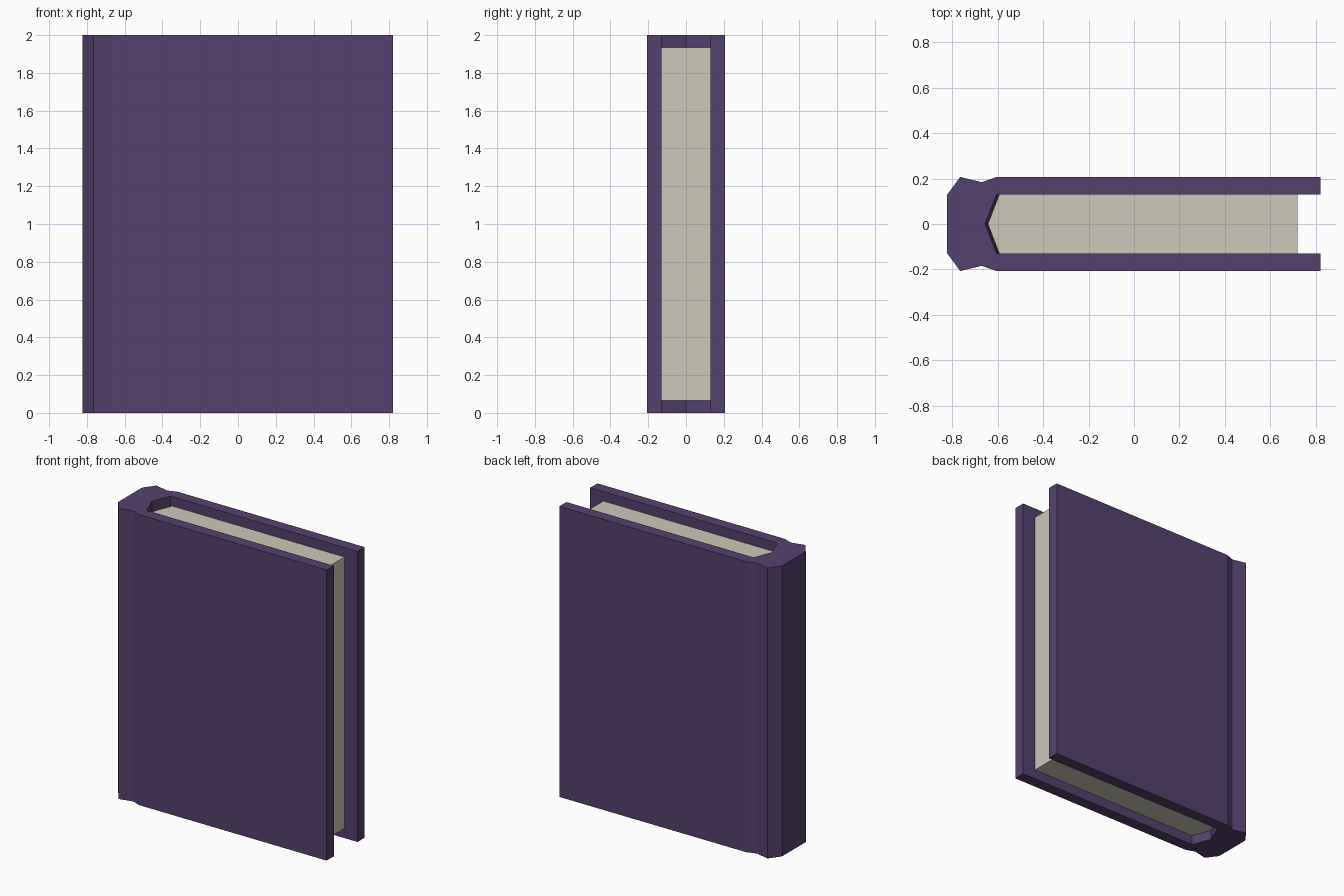
import bpy, bmesh

if "Cube" in bpy.data.objects:
    bpy.data.objects.remove(bpy.data.objects["Cube"])


def material(name, rgb):
    m = bpy.data.materials.new(name)
    m.diffuse_color = (*rgb, 1)
    m.use_nodes = True
    m.node_tree.nodes["Principled BSDF"].inputs["Base Color"].default_value = m.diffuse_color
    return m


def mirrored(half):
    # half profile on +y, mirrored across y = 0 into a full open outline
    return half + [(x, -y) for x, y in reversed(half) if y]


def prism(name, bottom, top, z0, z1, mat):
    bm = bmesh.new()
    lo = [bm.verts.new((x, y, z0)) for x, y in bottom]
    hi = [bm.verts.new((x, y, z1)) for x, y in top]
    bm.faces.new(lo)
    bm.faces.new(hi)
    n = len(lo)
    for i in range(n):
        j = (i + 1) % n
        bm.faces.new((lo[i], lo[j], hi[j], hi[i]))
    bmesh.ops.recalc_face_normals(bm, faces=bm.faces)
    me = bpy.data.meshes.new(name)
    bm.to_mesh(me)
    bm.free()
    me.materials.append(mat)
    ob = bpy.data.objects.new(name, me)
    bpy.context.collection.objects.link(ob)
    return ob


purple = material("purple cover", (0.092, 0.053, 0.156))
paper = material("cream paper", (0.62, 0.58, 0.49))

# Cover: outer outline with spine ridge and hinge groove, inner V-shaped pocket
outer = mirrored([(0.82, 0.207), (-0.605, 0.207), (-0.67, 0.184),
                  (-0.765, 0.207), (-0.822, 0.129)])


def cover_outline(shift):
    inner = mirrored([(0.82, 0.129), (-0.593 - shift, 0.129), (-0.643 - shift, 0)])
    return outer + inner[::-1]


# the pocket wall leans slightly away from the pages towards the top
prism("cover", cover_outline(0), cover_outline(0.012), 0, 2, purple)

# Page block: pointed towards the spine
pages = mirrored([(0.72, 0.129), (-0.593, 0.129), (-0.643, 0)])
prism("pages", pages, pages, 0.065, 1.935, paper)
